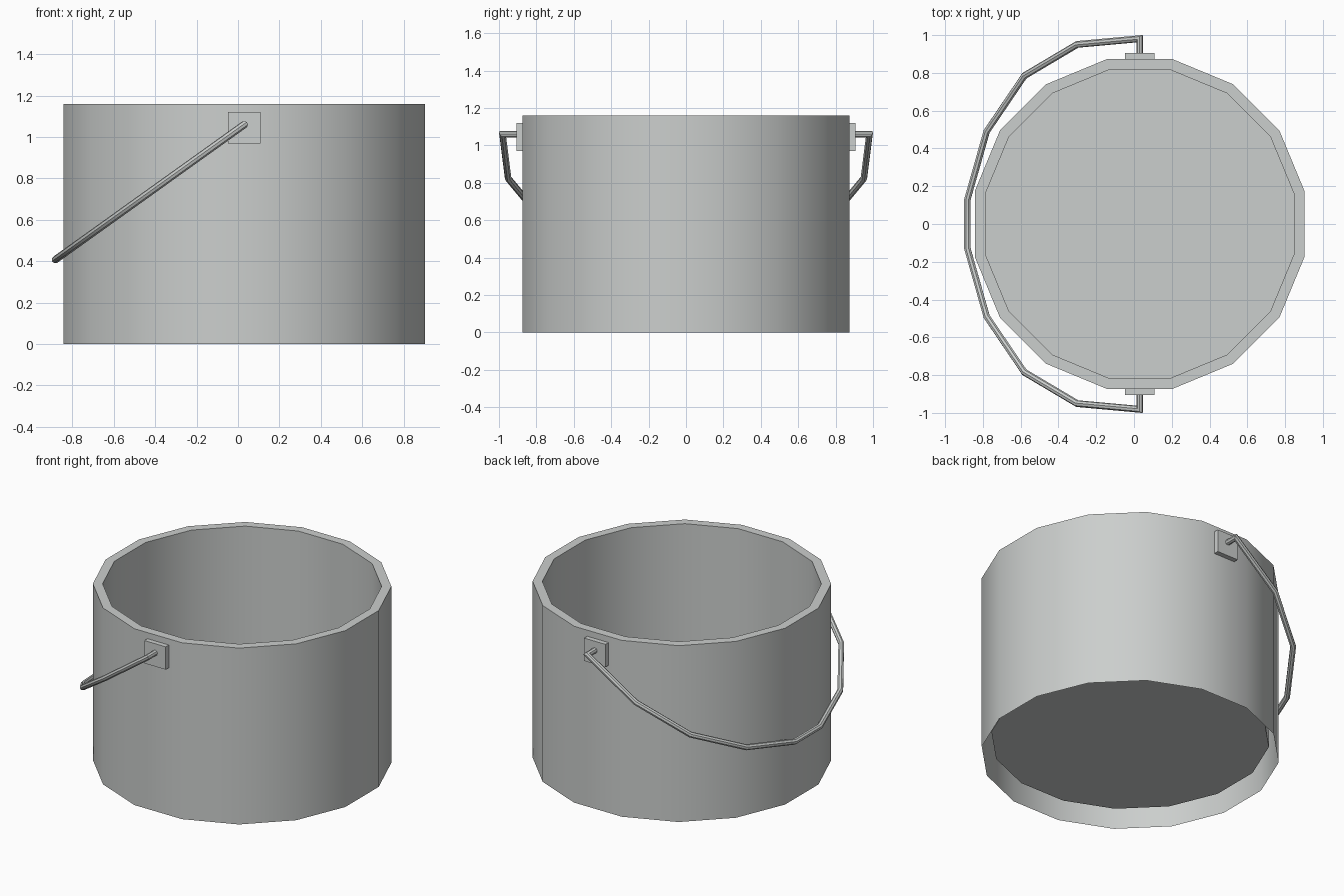
import bpy, bmesh
from math import cos, sin, pi, radians
from mathutils import Vector, Matrix

if "Cube" in bpy.data.objects:
    bpy.data.objects.remove(bpy.data.objects["Cube"], do_unlink=True)

CX = 0.03           # bucket axis
PIVOT_Z = 1.06      # height of the handle pivots

metal = bpy.data.materials.new("galvanised grey")
metal.use_nodes = True
GREY = (0.60, 0.62, 0.61, 1)
metal.diffuse_color = GREY
metal.node_tree.nodes["Principled BSDF"].inputs["Base Color"].default_value = GREY


def finish(bm, name, smooth=True):
    mesh = bpy.data.meshes.new(name)
    bm.to_mesh(mesh)
    bm.free()
    obj = bpy.data.objects.new(name, mesh)
    bpy.context.collection.objects.link(obj)
    mesh.materials.append(metal)
    if smooth:
        bpy.ops.object.select_all(action="DESELECT")
        obj.select_set(True)
        bpy.context.view_layer.objects.active = obj
        bpy.ops.object.shade_smooth_by_angle(angle=radians(30))
    return obj


def bridge(bm, a, b):
    n = len(a)
    for i in range(n):
        j = (i + 1) % n
        bm.faces.new((a[i], a[j], b[j], b[i]))


# Bucket: outer skirt, rim, inner wall and raised floor
SIDES = 16
bm = bmesh.new()
rings = []
for radius, z in [(0.89, 0), (0.89, 1.16), (0.832, 1.16), (0.832, 0.105)]:
    angles = [(i + 0.5) * 2 * pi / SIDES for i in range(SIDES)]
    rings.append([bm.verts.new((CX + radius * cos(a), radius * sin(a), z)) for a in angles])
for a, b in zip(rings, rings[1:]):
    bridge(bm, a, b)
bm.faces.new(rings[-1])
finish(bm, "bucket_body")

# Handle mounting plates, front and back
for name, side in (("front_plate", -1), ("back_plate", 1)):
    bm = bmesh.new()
    bmesh.ops.create_cube(bm, size=1)
    bmesh.ops.scale(bm, vec=(0.155, 0.05, 0.15), verts=bm.verts)
    bmesh.ops.translate(bm, vec=(CX, side * 0.88, 1.045), verts=bm.verts)
    finish(bm, name, smooth=False)

# Handle: mitred tube along a half hoop hanging to one side
half = [(CX, 0.89), (CX, 0.981), (-0.30, 0.951), (-0.58, 0.785), (-0.78, 0.49), (-0.882, 0.13)]
outline = half + [(x, -y) for x, y in reversed(half)]
path = [Vector((x, y, PIVOT_Z - (CX - x) * 0.715)) for x, y in outline]
TUBE, TUBE_SIDES = 0.018, 8
bm = bmesh.new()
direction = (path[1] - path[0]).normalized()
points = [path[0] + Matrix.Rotation(2 * pi * i / TUBE_SIDES, 3, direction) @ Vector((0, 0, TUBE))
          for i in range(TUBE_SIDES)]
tube = [[bm.verts.new(p) for p in points]]
for k in range(1, len(path)):
    into = (path[k] - path[k - 1]).normalized()
    out = (path[k + 1] - path[k]).normalized() if k + 1 < len(path) else into
    normal = (into + out).normalized()
    points = [p + into * ((path[k] - p).dot(normal) / into.dot(normal)) for p in points]
    tube.append([bm.verts.new(p) for p in points])
    bridge(bm, tube[-2], tube[-1])
bm.faces.new(tube[0])
bm.faces.new(tube[-1])
bmesh.ops.recalc_face_normals(bm, faces=bm.faces)
finish(bm, "handle")
